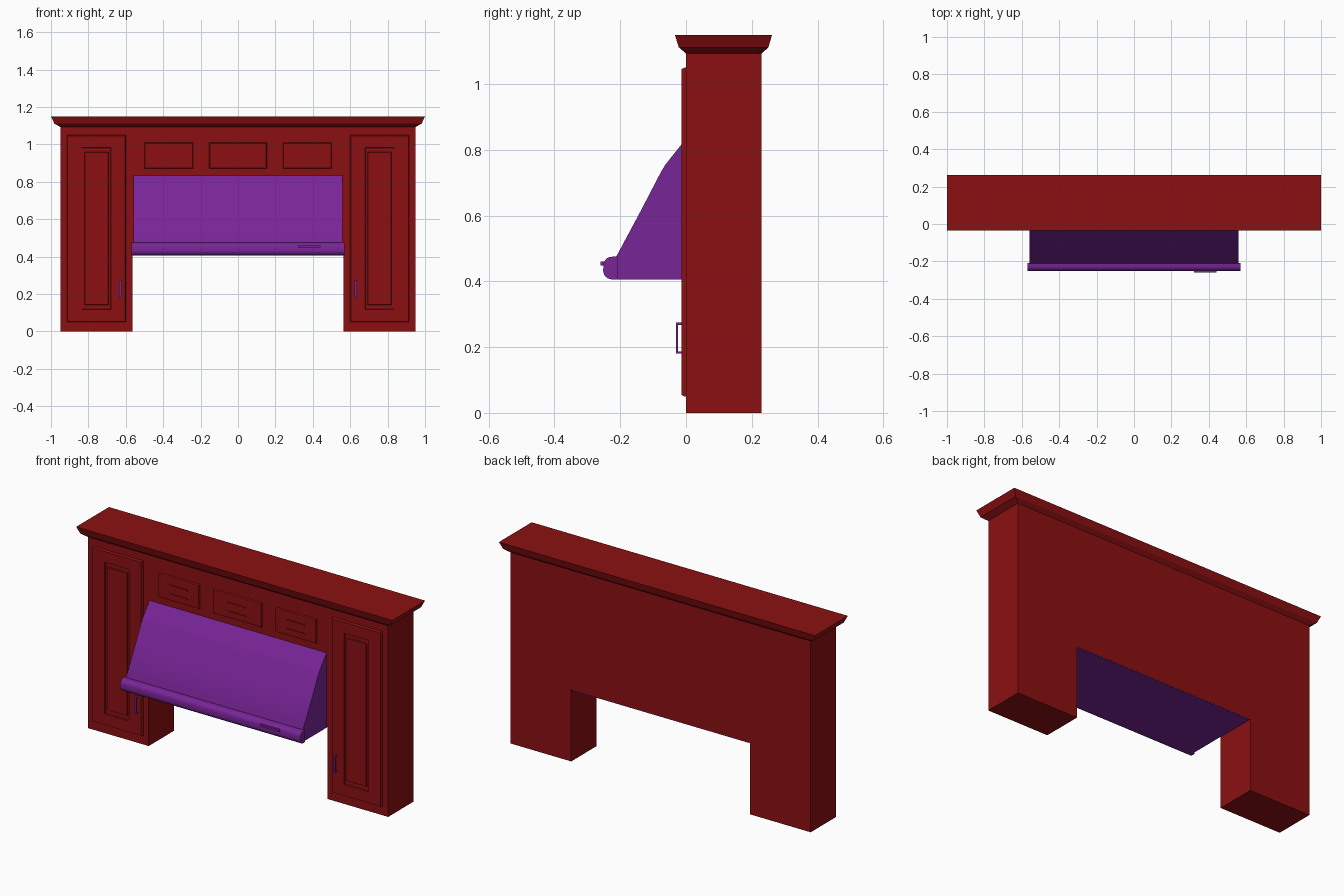
import bpy, bmesh
from math import cos, sin, radians

cube = bpy.data.objects.get("Cube")
if cube:
    bpy.data.objects.remove(cube, do_unlink=True)


def material(name, color):
    m = bpy.data.materials.new(name)
    m.use_nodes = True
    m.diffuse_color = color
    m.node_tree.nodes["Principled BSDF"].inputs["Base Color"].default_value = color
    return m


RED = material("cherry red", (0.26, 0.005, 0.006, 1))
PURPLE = material("purple", (0.19, 0.018, 0.31, 1))


def finish(name, bm, mat, smooth=False):
    bmesh.ops.recalc_face_normals(bm, faces=bm.faces)
    mesh = bpy.data.meshes.new(name)
    bm.to_mesh(mesh)
    bm.free()
    mesh.materials.append(mat)
    ob = bpy.data.objects.new(name, mesh)
    bpy.context.collection.objects.link(ob)
    if smooth:
        bpy.ops.object.select_all(action='DESELECT')
        ob.select_set(True)
        bpy.context.view_layer.objects.active = ob
        bpy.ops.object.shade_smooth_by_angle(angle=radians(35))
    return ob


def loft(name, rings, mat, smooth=False):
    """Skin a row of matching point loops and cap both ends."""
    bm = bmesh.new()
    loops = [[bm.verts.new(p) for p in ring] for ring in rings]
    for a, b in zip(loops, loops[1:]):
        for i in range(len(a)):
            j = (i + 1) % len(a)
            bm.faces.new((a[i], a[j], b[j], b[i]))
    bm.faces.new(loops[0])
    bm.faces.new(loops[-1])
    return finish(name, bm, mat, smooth)


def rect_xz(x, z, w, h, y):
    return [(x - w, y, z - h), (x + w, y, z - h), (x + w, y, z + h), (x - w, y, z + h)]


def box(name, x0, x1, y0, y1, z0, z1, mat):
    x, z, w, h = (x0 + x1) / 2, (z0 + z1) / 2, (x1 - x0) / 2, (z1 - z0) / 2
    return loft(name, [rect_xz(x, z, w, h, y) for y in (y0, y1)], mat)


def extrude_x(name, profile, half, mat, smooth=False):
    return loft(name, [[(x, y, z) for y, z in profile] for x in (-half, half)], mat, smooth)


# Carcass: two tall cabinets joined by the wall above the opening
INNER, OUTER, BACK, TOP = 0.565, 0.95, 0.23, 1.1
bm = bmesh.new()
outline = [(-OUTER, 0), (-INNER, 0), (-INNER, 0.41), (INNER, 0.41),
           (INNER, 0), (OUTER, 0), (OUTER, TOP), (-OUTER, TOP)]
face = bm.faces.new([bm.verts.new((x, 0, z)) for x, z in outline])
ext = bmesh.ops.extrude_face_region(bm, geom=[face])
bmesh.ops.translate(bm, vec=(0, BACK, 0),
                    verts=[v for v in ext["geom"] if isinstance(v, bmesh.types.BMVert)])
finish("cabinet_body", bm, RED)


# Crown moulding: stepped outward flare all round
def crown_ring(t, z):
    x, f, b = OUTER + 0.05 * t, -0.034 * t, BACK + 0.032 * t
    return [(-x, f, z), (x, f, z), (x, b, z), (-x, b, z)]


loft("crown_moulding", [crown_ring(*p) for p in
     ((0, 1.093), (0.65, 1.112), (0.7, 1.118), (0.95, 1.145), (1, 1.15))], RED)

# Doors with a sunken moulding and raised centre panel, plus pull handles
for side, label in ((1, "left"), (-1, "right")):
    x, z = side * 0.757, 0.55
    steps = [(0.158, 0.5, 0), (0.158, 0.5, -0.004), (0.154, 0.496, -0.013),
             (0.078, 0.433, -0.013), (0.076, 0.431, -0.005),
             (0.064, 0.409, -0.005), (0.062, 0.407, -0.012)]
    loft(label + "_door", [rect_xz(x, z, *s) for s in steps], RED)
    hx = side * 0.63
    box(label + "_door_pull", hx - 0.006, hx + 0.006, -0.03, -0.025, 0.18, 0.275, PURPLE)
    for i, pz in enumerate((0.18, 0.268)):
        box(f"{label}_pull_post_{i}", hx - 0.006, hx + 0.006, -0.027, -0.012,
            pz, pz + 0.007, PURPLE)

# Small drawer fronts above the hood, each with two slim rails
for i, (x, w) in enumerate(((-0.37, 0.13), (0, 0.155), (0.37, 0.13))):
    steps = [(w, 0.07, 0), (w - 0.004, 0.066, -0.008), (w - 0.025, 0.055, -0.009)]
    loft(f"drawer_front_{i}", [rect_xz(x, 0.94, *s) for s in steps], RED)
    for j, z in enumerate((0.91, 0.96)):
        box(f"drawer_rail_{i}_{j}", x - 0.058, x + 0.058, -0.013, -0.008,
            z - 0.003, z + 0.003, RED)

# Range hood: sloping canopy reaching under the wall to the back
hood = [(BACK - 0.001, 0.406), (-0.215, 0.406), (-0.215, 0.47), (-0.14, 0.61),
        (-0.075, 0.735), (-0.062, 0.756), (0, 0.834), (0, 0.411), (BACK - 0.001, 0.411)]
extrude_x("hood_canopy", hood, 0.56, PURPLE, True)

# Rounded lip along the hood's front edge
lip = [(-0.208, 0.475), (-0.208, 0.406)]
for cy, cz, r, start in ((-0.225, 0.433, 0.027, 270), (-0.225, 0.449, 0.026, 180)):
    for k in range(7):
        a = radians(start - 15 * k)
        lip.append((cy + r * cos(a), cz + r * sin(a)))
extrude_x("hood_lip", lip, 0.57, PURPLE, True)
box("hood_control", 0.32, 0.44, -0.26, -0.245, 0.448, 0.46, PURPLE)
